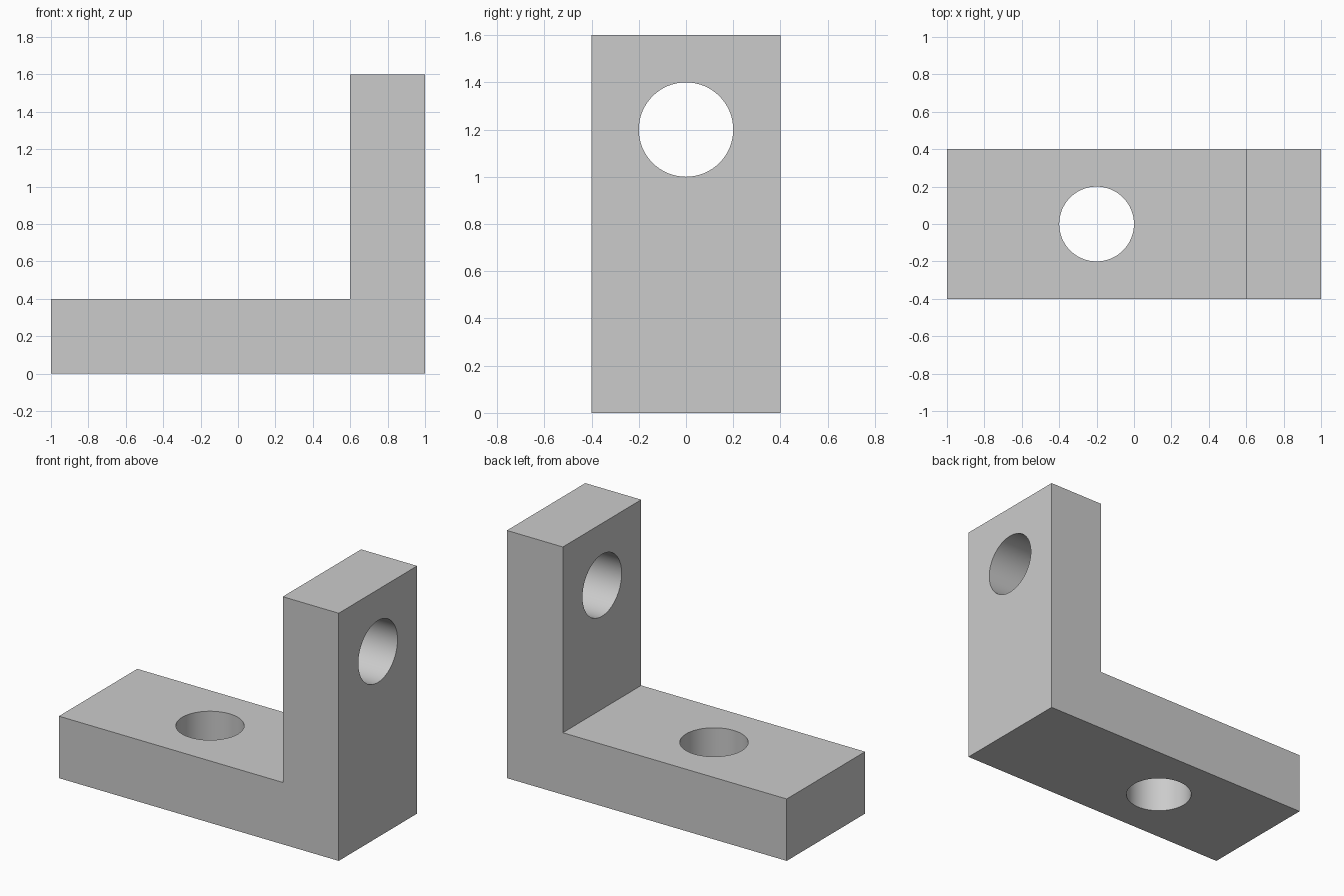
import bpy
import bmesh
import math

default_cube = bpy.data.objects.get("Cube")
if default_cube:
    bpy.data.objects.remove(default_cube, do_unlink=True)

# Plain grey finish
grey = bpy.data.materials.new("plain grey")
grey.use_nodes = True
colour = (0.6, 0.6, 0.6, 1)
grey.diffuse_color = colour
grey.node_tree.nodes["Principled BSDF"].inputs["Base Color"].default_value = colour

WIDTH = 0.8
THICK = 0.4
HEIGHT = 1.6
HOLE_RADIUS = 0.2

# L-shaped bracket: side profile extruded across its width
profile = [(-1, 0), (1, 0), (1, HEIGHT), (1 - THICK, HEIGHT),
           (1 - THICK, THICK), (-1, THICK)]
bm = bmesh.new()
face = bm.faces.new([bm.verts.new((x, -WIDTH / 2, z)) for x, z in profile])
extruded = bmesh.ops.extrude_face_region(bm, geom=[face])["geom"]
bmesh.ops.translate(bm, vec=(0, WIDTH, 0),
                    verts=[v for v in extruded if isinstance(v, bmesh.types.BMVert)])
bmesh.ops.recalc_face_normals(bm, faces=bm.faces)
mesh = bpy.data.meshes.new("angle_bracket")
bm.to_mesh(mesh)
bm.free()
bracket = bpy.data.objects.new("angle_bracket", mesh)
bpy.context.collection.objects.link(bracket)
mesh.materials.append(grey)


def drill(name, location, rotation):
    """Cut a round through-hole in the bracket."""
    bpy.ops.mesh.primitive_cylinder_add(vertices=64, radius=HOLE_RADIUS, depth=THICK * 2,
                                        location=location, rotation=rotation)
    cutter = bpy.context.object
    cutter.name = name
    cutter.hide_render = True
    cutter.data.materials.append(grey)
    cut = bracket.modifiers.new(name, "BOOLEAN")
    cut.operation = "DIFFERENCE"
    cut.solver = "EXACT"
    cut.object = cutter
    bpy.ops.object.select_all(action="DESELECT")
    bracket.select_set(True)
    bpy.context.view_layer.objects.active = bracket
    bpy.ops.object.modifier_apply(modifier=name)
    bpy.data.objects.remove(cutter, do_unlink=True)


# Holes through the base plate and the upright plate
drill("base_hole", (-0.2, 0, THICK / 2), (0, 0, 0))
drill("upright_hole", (1 - THICK / 2, 0, 1.2), (0, math.pi / 2, 0))

# Smooth hole walls, crisp outer edges
bpy.ops.object.shade_smooth_by_angle(angle=math.radians(30))
